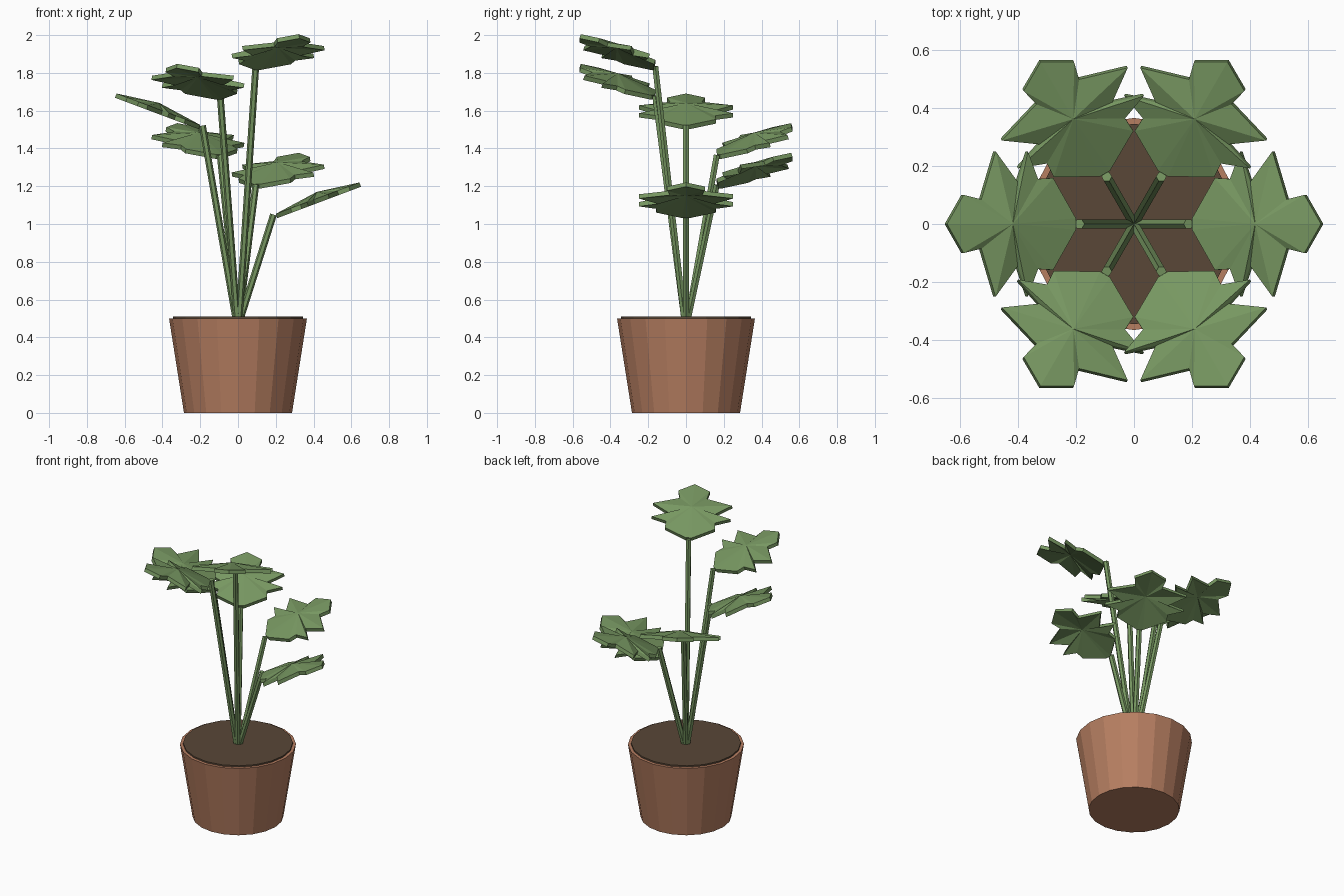
import bpy
import bmesh
import math
from mathutils import Vector, Matrix

cube = bpy.data.objects.get("Cube")
if cube:
    bpy.data.objects.remove(cube, do_unlink=True)


def material(name, rgb):
    mat = bpy.data.materials.new(name)
    mat.use_nodes = True
    colour = (*rgb, 1.0)
    mat.diffuse_color = colour
    mat.node_tree.nodes["Principled BSDF"].inputs["Base Color"].default_value = colour
    return mat


def finish(name, bm, mat):
    bmesh.ops.recalc_face_normals(bm, faces=bm.faces)
    mesh = bpy.data.meshes.new(name)
    bm.to_mesh(mesh)
    bm.free()
    mesh.materials.append(mat)
    return add_object(name, mesh)


def add_object(name, mesh):
    obj = bpy.data.objects.new(name, mesh)
    bpy.context.collection.objects.link(obj)
    return obj


def frustum(name, sides, r_low, r_high, z_low, z_high, mat):
    bm = bmesh.new()
    bmesh.ops.create_cone(bm, cap_ends=True, segments=sides, radius1=r_low, radius2=r_high,
                          depth=z_high - z_low,
                          matrix=Matrix.Translation((0, 0, (z_low + z_high) / 2)))
    return finish(name, bm, mat)


def stem(name, start, end, radius, mat):
    axis = end - start
    bm = bmesh.new()
    turn = axis.to_track_quat('Z', 'Y').to_matrix().to_4x4()
    bmesh.ops.create_cone(bm, cap_ends=True, segments=6, radius1=radius, radius2=radius,
                          depth=axis.length,
                          matrix=Matrix.Translation((start + end) / 2) @ turn)
    return finish(name, bm, mat)


def leaf_mesh(mat):
    # Half outline from the stem to the tip: (outward, sideways)
    half = [(0.2, 0.02), (0.278, 0.158), (0.33, 0.155), (0.365, 0.25), (0.4, 0.145),
            (0.476, 0.25), (0.525, 0.085), (0.586, 0.1)]
    outline = half + [(0.643, 0)] + [(u, -v) for u, v in reversed(half)]
    slope, lift, thickness = 0.375, 0.035, 0.024
    bm = bmesh.new()
    ring = [bm.verts.new((u, v, (u - 0.19) * slope)) for u, v in outline]
    centre = bm.verts.new((0.417, 0, (0.417 - 0.19) * slope + lift))
    for a, b in zip(ring, ring[1:] + ring[:1]):
        bm.faces.new((centre, a, b))
    # Give the folded blade its thickness
    grown = bmesh.ops.extrude_face_region(bm, geom=bm.faces[:], use_keep_orig=True)
    down = Vector((slope, 0, -1)).normalized() * thickness
    verts = [g for g in grown["geom"] if isinstance(g, bmesh.types.BMVert)]
    bmesh.ops.translate(bm, verts=verts, vec=down)
    first = finish("leaf_1", bm, mat)
    return first


terracotta = material("terracotta", (0.47, 0.21, 0.12))
soil_brown = material("soil brown", (0.1, 0.063, 0.038))
leaf_green = material("leaf green", (0.185, 0.31, 0.12))

# Pot and soil
frustum("pot", 20, 0.286, 0.365, 0, 0.5, terracotta)
frustum("soil", 20, 0.345, 0.345, 0.48, 0.51, soil_brown)

# Stems and leaves climbing in a spiral
first_leaf = leaf_mesh(leaf_green)
for i in range(6):
    angle = math.radians(60 * i)
    top = 1.05 + 0.157 * i
    out = Vector((math.cos(angle), math.sin(angle), 0))
    stem(f"stem_{i + 1}", out * 0.01 + Vector((0, 0, 0.49)),
         out * 0.188 + Vector((0, 0, top)), 0.018, leaf_green)
    leaf = first_leaf if i == 0 else add_object(f"leaf_{i + 1}", first_leaf.data)
    leaf.location.z = top
    leaf.rotation_euler.z = angle
